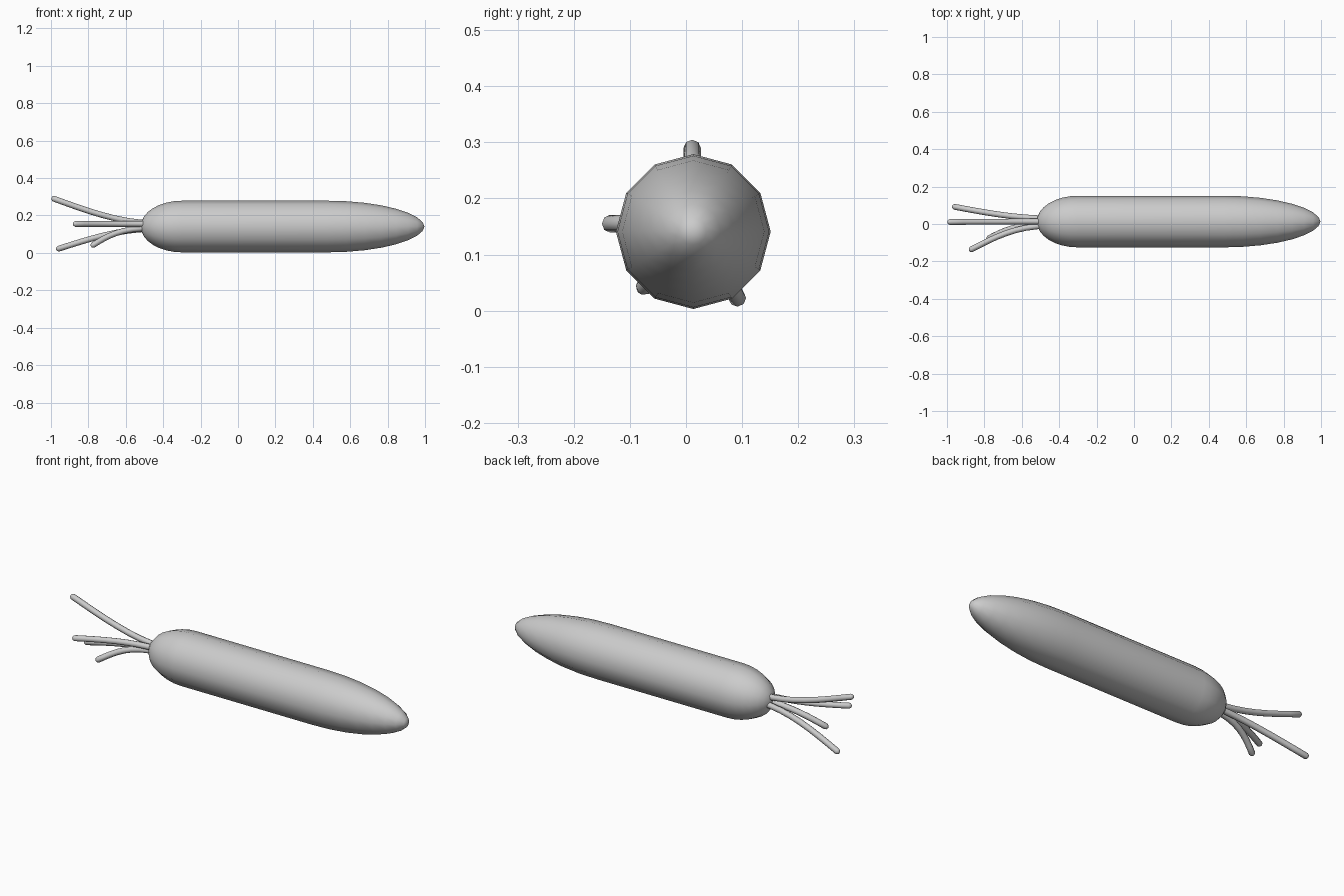
import bpy, bmesh
from math import sin, cos, pi
from mathutils import Vector

if "Cube" in bpy.data.objects:
    bpy.data.objects.remove(bpy.data.objects["Cube"])

CY, CZ, R = 0.013, 0.141, 0.138
SIDES = 12


def finish(name, bm, angle):
    bmesh.ops.recalc_face_normals(bm, faces=bm.faces[:])
    me = bpy.data.meshes.new(name)
    bm.to_mesh(me)
    bm.free()
    ob = bpy.data.objects.new(name, me)
    bpy.context.collection.objects.link(ob)
    bpy.ops.object.select_all(action='DESELECT')
    ob.select_set(True)
    bpy.context.view_layer.objects.active = ob
    bpy.ops.object.shade_smooth_by_angle(angle=angle)
    return ob


def skin(name, rings, sides, angle):
    """Tube along x through (centre, radius) rings; radius 0 makes a pole."""
    bm = bmesh.new()
    loops = []
    for i, (c, r) in enumerate(rings):
        c = Vector(c)
        if r == 0:
            loops.append([bm.verts.new(c)])
            continue
        # ring plane perpendicular to the local path direction
        t = Vector(rings[min(i + 1, len(rings) - 1)][0]) - Vector(rings[max(i - 1, 0)][0])
        u = Vector((0, 1, 0)) - t * (t.y / t.length_squared)
        u.normalize()
        w = t.normalized().cross(u)
        loops.append([bm.verts.new(c + r * (u * cos(2 * pi * k / sides) + w * sin(2 * pi * k / sides)))
                      for k in range(sides)])
    for a, b in zip(loops, loops[1:]):
        for k in range(sides):
            j = (k + 1) % sides
            if len(a) == 1:
                bm.faces.new((a[0], b[k], b[j]))
            elif len(b) == 1:
                bm.faces.new((a[k], b[0], a[j]))
            else:
                bm.faces.new((a[k], b[k], b[j], a[j]))
    return finish(name, bm, angle)


# Root body: rounded shoulder, straight shaft, long tapering nose
profile = []
N = 8
for i in range(N + 1):
    a = pi / 2 * i / N
    profile.append((-0.30 - 0.22 * cos(a), R * sin(a) if i else 0))
for i in range(N + 1):
    a = pi / 2 * i / N
    profile.append((0.48 + 0.517 * sin(a), R * cos(a) ** 1.08 if i < N else 0))
skin("carrot_root", [((x, CY, CZ), r) for x, r in profile], SIDES, pi / 3)


# Stems: start parallel to the root axis, then splay outwards
def stem(name, base, tip, r=0.0155):
    x0 = -0.46
    p0 = Vector((x0, *base))
    p3 = Vector(tip)
    p1 = p0 + Vector((-0.17, 0, 0))
    p2 = p1.lerp(p3, 0.5)
    rings = [(p0, 0), (p0 + Vector((-0.005, 0, 0)), r)]
    for i in range(1, 9):
        t = i / 8
        s = 1 - t
        p = p0 * s ** 3 + p1 * 3 * s * s * t + p2 * 3 * s * t * t + p3 * t ** 3
        rings.append((p, r))
    d = (p3 - p2).normalized()
    rings += [(p3 + d * 0.010, r * 0.65), (p3 + d * 0.014, 0)]
    skin(name, rings, 8, pi / 3)


stem("stem_upper", (0.013, 0.160), (-0.985, 0.011, 0.290))
stem("stem_front", (-0.010, 0.155), (-0.870, -0.136, 0.155))
stem("stem_lower_front", (0.000, 0.133), (-0.775, -0.075, 0.042))
stem("stem_lower_back", (0.030, 0.128), (-0.960, 0.092, 0.022))
